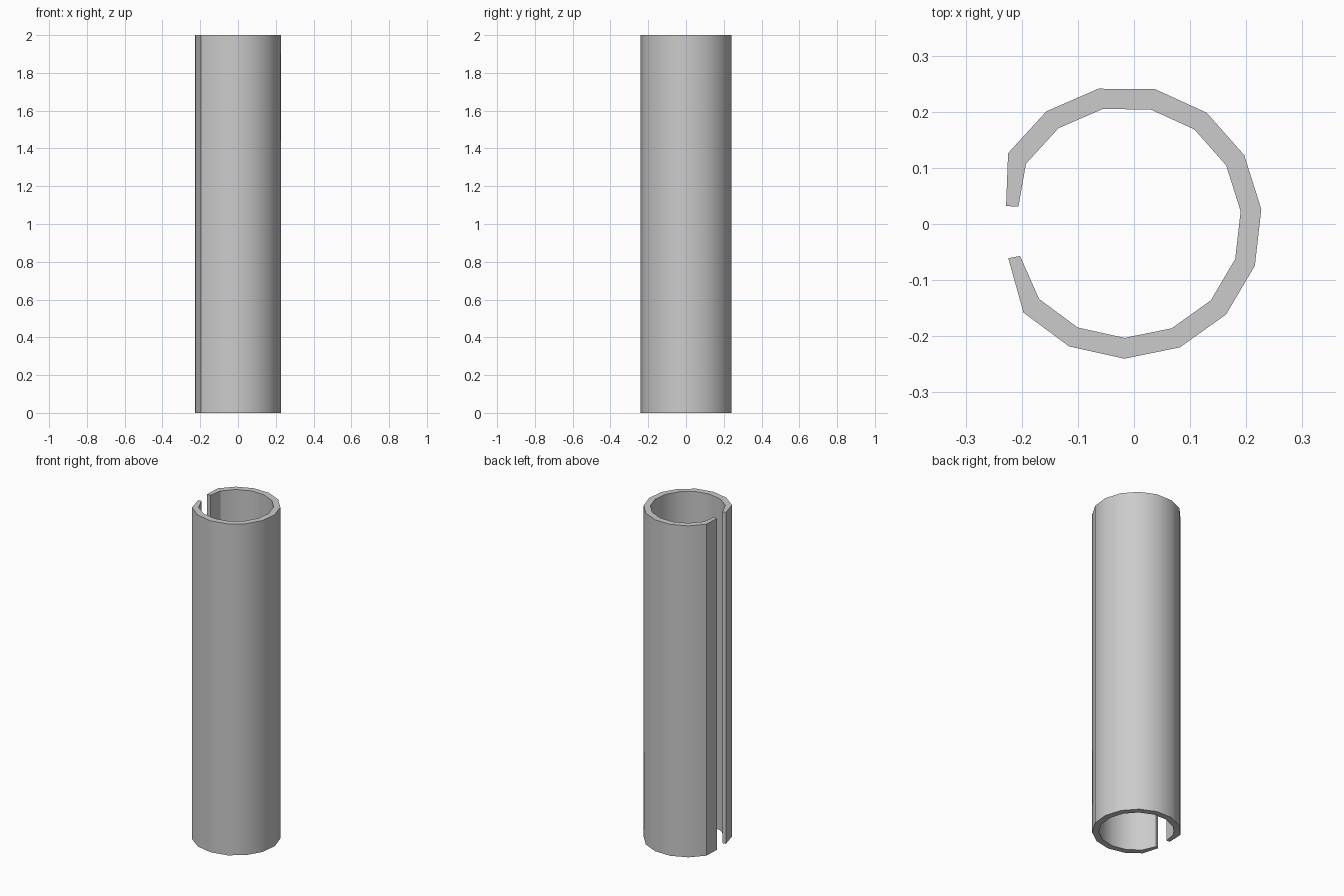
import bpy, bmesh, math

if "Cube" in bpy.data.objects:
    bpy.data.objects.remove(bpy.data.objects["Cube"])

CX, CY = -0.015, 0.003     # centre of the tube arc
R_OUT, R_IN = 0.243, 0.206
HEIGHT = 2.0


def arc(radius):
    # 13 points of a 15-sided ring, clockwise, leaving the slit open
    return [(CX + radius * math.cos(math.radians(149.5 - 24 * i)),
             CY + radius * math.sin(math.radians(149.5 - 24 * i)))
            for i in range(13)]


# C-shaped cross-section with thinner lips beside the slit
outer = [(-0.228, 0.032)] + arc(R_OUT) + [(-0.224, -0.061)]
inner = [(-0.206, 0.031)] + arc(R_IN) + [(-0.203, -0.057)]

# Walls: one box segment per side of the ring
bm = bmesh.new()
rings = []
for o, i in zip(outer, inner):
    rings.append([bm.verts.new((*o, 0)), bm.verts.new((*i, 0)),
                  bm.verts.new((*i, HEIGHT)), bm.verts.new((*o, HEIGHT))])
for a, b in zip(rings, rings[1:]):
    for k in range(4):
        n = (k + 1) % 4
        bm.faces.new((a[k], a[n], b[n], b[k]))

# Slit end faces
bm.faces.new(rings[0])
bm.faces.new(rings[-1])
bmesh.ops.recalc_face_normals(bm, faces=bm.faces)

mesh = bpy.data.meshes.new("split_tube")
bm.to_mesh(mesh)
bm.free()
tube = bpy.data.objects.new("split_tube", mesh)
bpy.context.collection.objects.link(tube)

# Smooth walls, crisp rims
bpy.context.view_layer.objects.active = tube
tube.select_set(True)
bpy.ops.object.shade_smooth_by_angle(angle=math.radians(30))
